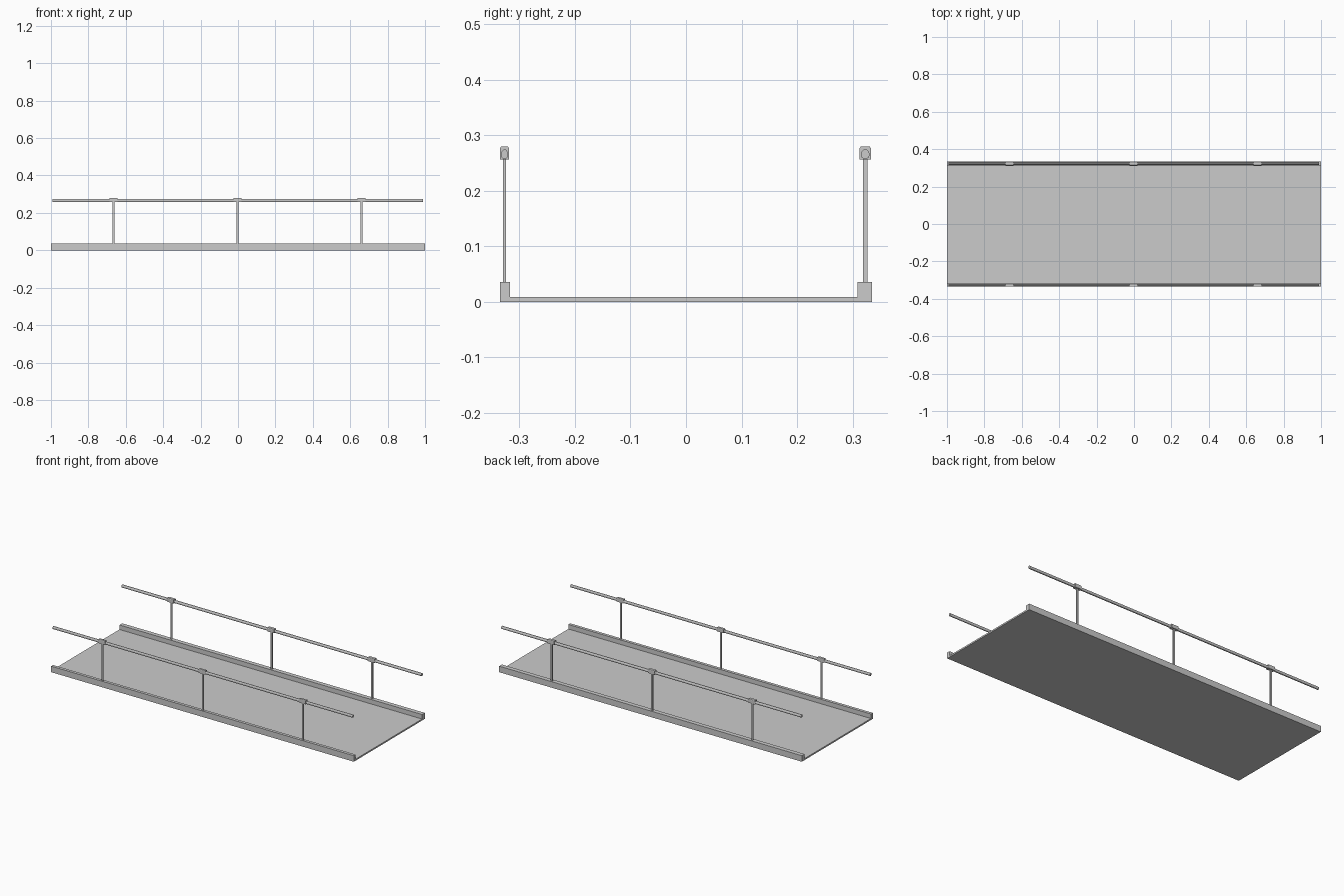
import bpy, bmesh
from math import pi, cos, sin

if "Cube" in bpy.data.objects:
    bpy.data.objects.remove(bpy.data.objects["Cube"])


def prism(name, profile, x0, x1, bevel=0.0):
    """Extrude a closed (y, z) profile along x."""
    bm = bmesh.new()
    a = [bm.verts.new((x0, y, z)) for y, z in profile]
    b = [bm.verts.new((x1, y, z)) for y, z in profile]
    n = len(profile)
    bm.faces.new(a)
    bm.faces.new(b[::-1])
    for i in range(n):
        j = (i + 1) % n
        bm.faces.new((a[i], b[i], b[j], a[j]))
    bmesh.ops.recalc_face_normals(bm, faces=bm.faces)
    me = bpy.data.meshes.new(name)
    bm.to_mesh(me)
    bm.free()
    ob = bpy.data.objects.new(name, me)
    bpy.context.collection.objects.link(ob)
    return ob


def box(name, x0, x1, y0, y1, z0, z1):
    return prism(name, [(y0, z0), (y1, z0), (y1, z1), (y0, z1)], x0, x1)


def oval(yc, zc, ry, rz, n=10):
    return [(yc + ry * cos(2 * pi * i / n), zc + rz * sin(2 * pi * i / n)) for i in range(n)]


# walking deck
box("deck", -1, 1, -0.317, 0.309, 0, 0.009)

# each side: name, curb inner/outer y, centre of posts, post half depth, clamp half depth
sides = [
    ("front", -0.335, -0.317, -0.327, 0.0025, 0.008),
    ("back", 0.309, 0.335, 0.323, 0.004, 0.010),
]
for side, c0, c1, yc, post, clamp in sides:
    box(side + "_curb", -1, 1, c0, c1, 0, 0.036)
    # handrail
    prism(side + "_handrail", oval(yc, 0.266, clamp * 0.8, 0.009), -0.992, 0.99)
    for i, x in enumerate((-0.666, -0.003, 0.66)):
        # post and the clamp holding the rail
        box(f"{side}_post_{i + 1}", x - 0.005, x + 0.005, yc - post, yc + post, 0.03, 0.265)
        w = clamp
        saddle = [(yc - w, 0.257), (yc + w, 0.257), (yc + w, 0.277),
                  (yc + w * 0.8, 0.28), (yc - w * 0.8, 0.28), (yc - w, 0.277)]
        prism(f"{side}_clamp_{i + 1}", saddle, x - 0.022, x + 0.022)
